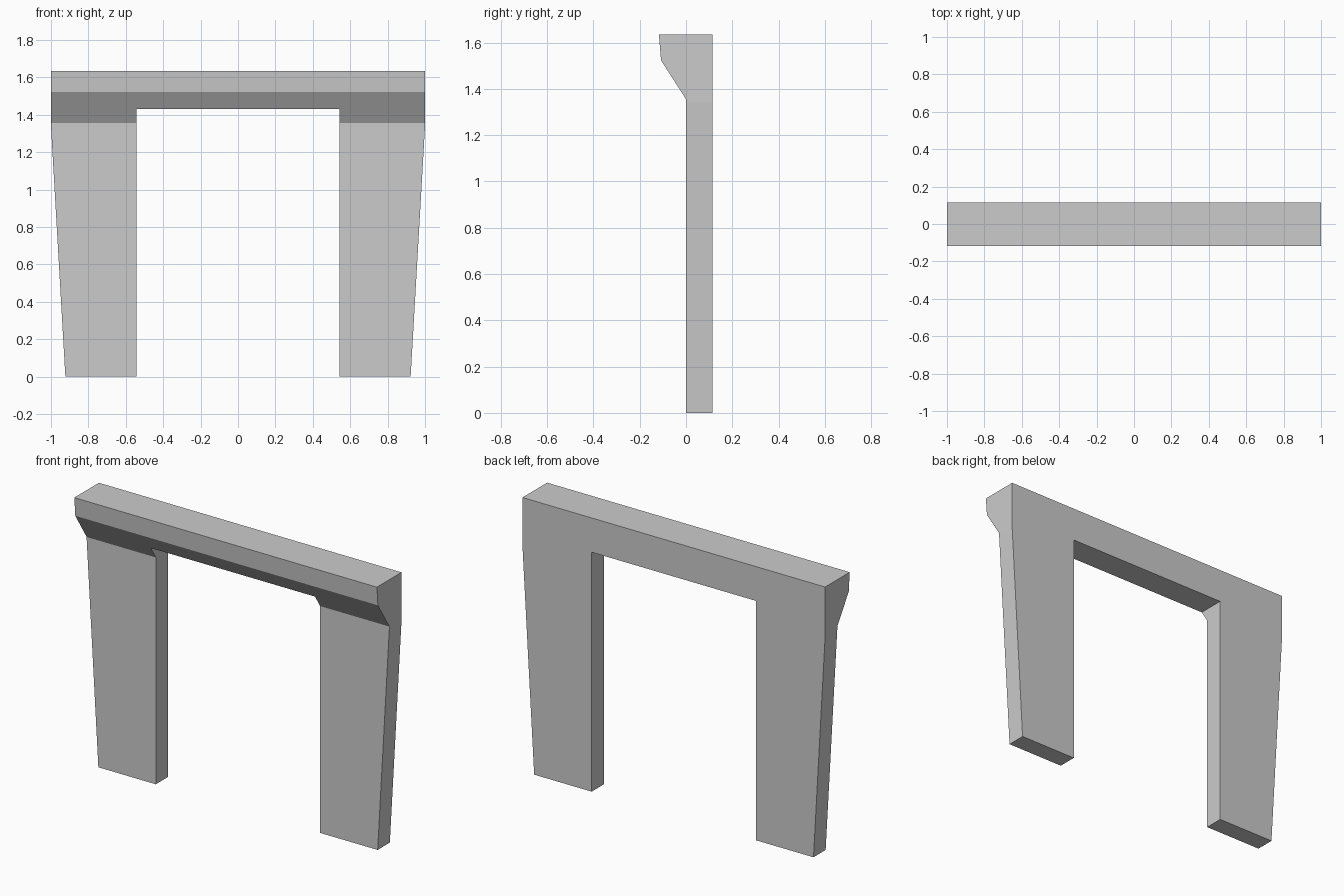
import bpy, bmesh
from mathutils import Vector

if "Cube" in bpy.data.objects:
    bpy.data.objects.remove(bpy.data.objects["Cube"])


def prism(name, points, direction):
    """Extrude a closed planar outline along a direction."""
    bm = bmesh.new()
    face = bm.faces.new([bm.verts.new(p) for p in points])
    ext = bmesh.ops.extrude_face_region(bm, geom=[face])
    verts = [g for g in ext["geom"] if isinstance(g, bmesh.types.BMVert)]
    bmesh.ops.translate(bm, verts=verts, vec=Vector(direction))
    bmesh.ops.recalc_face_normals(bm, faces=bm.faces[:])
    mesh = bpy.data.meshes.new(name)
    bm.to_mesh(mesh)
    bm.free()
    obj = bpy.data.objects.new(name, mesh)
    bpy.context.collection.objects.link(obj)
    return obj


# Side profile (y, z): flat back, thin legs, overhanging cornice at the front
side = [(0.115, -0.1), (0.115, 1.635), (-0.117, 1.635),
        (-0.108, 1.523), (0, 1.355), (0, -0.1)]
arch = prism("door_surround", [(-1.1, y, z) for y, z in side], (2.2, 0, 0))

# Front outline (x, z): right half mirrored, tapered outer legs, square opening
half = [(0.543, 1.43), (0.543, 0), (0.923, 0), (1, 1.34), (1, 1.8)]
outline = half + [(-x, z) for x, z in reversed(half)]
cutter = prism("front_outline_cutter", [(x, -0.4, z) for x, z in outline], (0, 0.8, 0))
cutter.hide_render = True

# Keep only what lies inside both shapes
mod = arch.modifiers.new("outline", 'BOOLEAN')
mod.operation = 'INTERSECT'
mod.solver = 'EXACT'
mod.object = cutter
bpy.context.view_layer.objects.active = arch
bpy.ops.object.modifier_apply(modifier=mod.name)
bpy.data.objects.remove(cutter)
